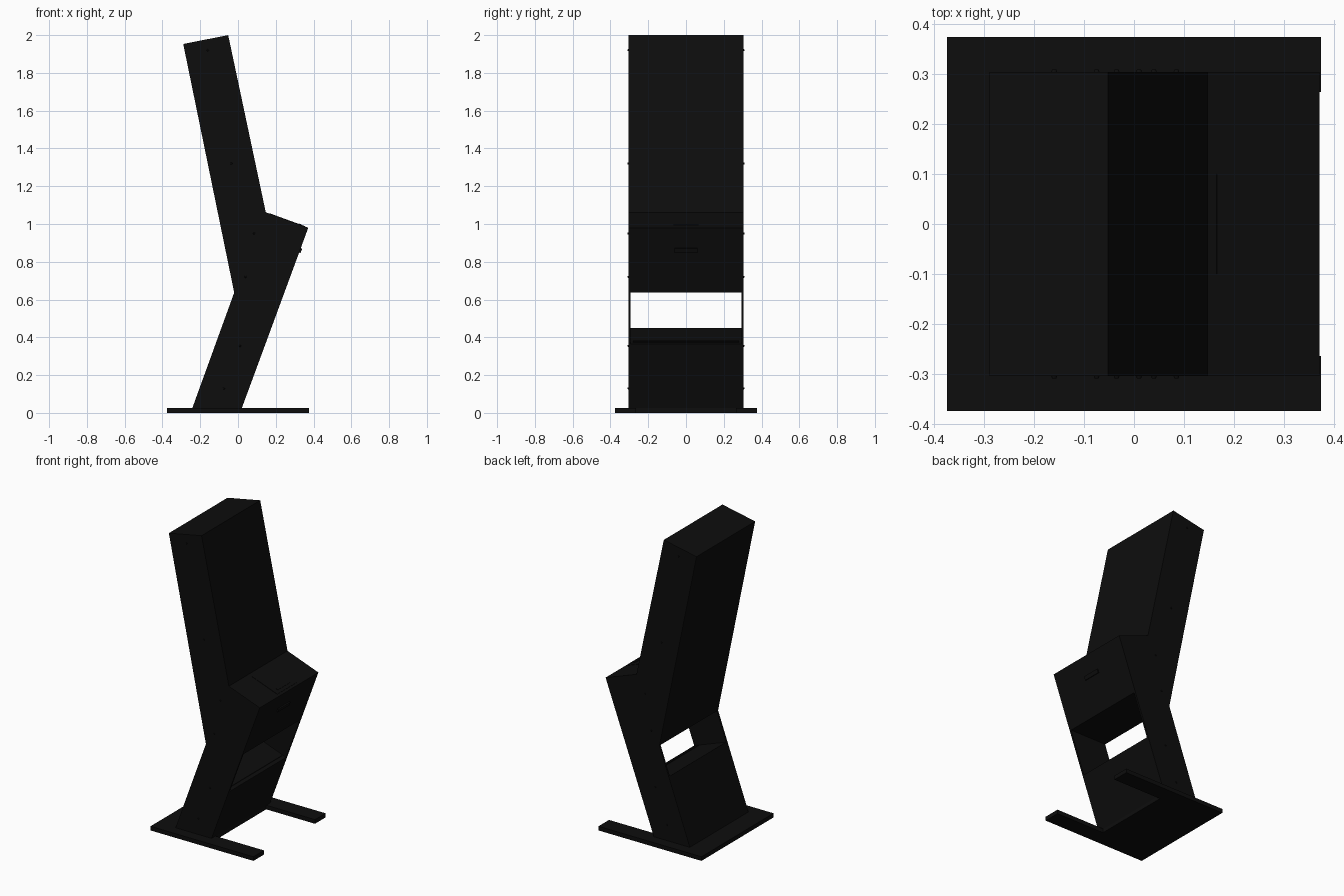
import bpy, bmesh
from mathutils import Vector, Matrix

if "Cube" in bpy.data.objects:
    bpy.data.objects.remove(bpy.data.objects["Cube"])

black = bpy.data.materials.new("matte_black")
black.diffuse_color = (0.004, 0.004, 0.004, 1)
black.use_nodes = True
black.node_tree.nodes["Principled BSDF"].inputs["Base Color"].default_value = black.diffuse_color


def finish(name, bm):
    bmesh.ops.recalc_face_normals(bm, faces=bm.faces)
    mesh = bpy.data.meshes.new(name)
    bm.to_mesh(mesh)
    bm.free()
    mesh.materials.append(black)
    obj = bpy.data.objects.new(name, mesh)
    bpy.context.collection.objects.link(obj)
    return obj


def prism(name, pts, lo, hi, axis="y"):
    """Extrude an outline: xz points along y, or xy points along z."""
    bm = bmesh.new()
    at = (lambda a, b: (a, lo, b)) if axis == "y" else (lambda a, b: (a, b, lo))
    face = bm.faces.new([bm.verts.new(at(*p)) for p in pts])
    new = bmesh.ops.extrude_face_region(bm, geom=[face])["geom"]
    shift = Vector((0, hi - lo, 0)) if axis == "y" else Vector((0, 0, hi - lo))
    bmesh.ops.translate(bm, verts=[v for v in new if isinstance(v, bmesh.types.BMVert)], vec=shift)
    return finish(name, bm)


def slab(name, a, b, t0, t1, half_width, thick):
    """Thin plate lying on the sloped surface running from a to b in xz."""
    a, b = Vector(a), Vector(b)
    d = (b - a).normalized()
    n = Vector((-d.y, d.x))
    p, q = a + d * t0, a + d * t1
    return prism(name, [p - n * .002, q - n * .002, q + n * thick, p + n * thick],
                 -half_width, half_width)


def on_line(a, b, z):
    t = (z - a[1]) / (b[1] - a[1])
    return (a[0] + t * (b[0] - a[0]), z)


# Key points of the side silhouette (x, z)
back_foot, front_foot = (-.242, .025), (.02, .025)
deck_front, deck_back = (.372, .98), (.147, 1.062)
top_front, top_back, bend = (-.052, 2.0), (-.29, 1.953), (-.02, .637)

# Side panels
outline = [back_foot, front_foot, deck_front, deck_back, top_front, top_back, bend]
for side, lo in (("left", -.305), ("right", .293)):
    prism(side + "_side_panel", outline, lo, lo + .012)

# Upper cabinet with the sloped deck
prism("upper_cabinet", [bend, on_line(front_foot, deck_front, .637), deck_front,
                        deck_back, top_front, top_back], -.293, .293)

# Lower cabinet with a tilted shelf on top
shelf_back = on_line(back_foot, bend, .45)
shelf_front = on_line(front_foot, deck_front, .365)
prism("lower_cabinet", [back_foot, front_foot, shelf_front, shelf_back], -.293, .293)
slab("shelf_lip", shelf_back, shelf_front, .205, .225, .28, .005)

# Keyboard plate, long key and card reader
slab("keyboard_plate", deck_back, deck_front, .02, .222, .1, .002)
slab("long_key", deck_back, deck_front, .185, .2, .065, .004)
slab("card_reader", deck_front, front_foot, .115, .14, .06, .008)

# Forked base plate
prism("base_plate", [(-.375, -.375), (.375, -.375), (.375, -.265), (.02, -.265),
                     (.02, .265), (.375, .265), (.375, .375), (-.375, .375)], 0, .027, "z")

# Small screw heads on both sides
bm = bmesh.new()
for x, z in ((-.16, 1.92), (-.035, 1.32), (.085, .95), (.04, .72), (.01, .355), (-.075, .13)):
    for s in (-1, 1):
        m = Matrix.Translation((x, s * .307, z)) @ Matrix.Rotation(-s * 1.5708, 4, "X")
        bmesh.ops.create_cone(bm, cap_ends=True, segments=12, radius1=.006,
                              radius2=.004, depth=.006, matrix=m)
finish("screw_heads", bm)
